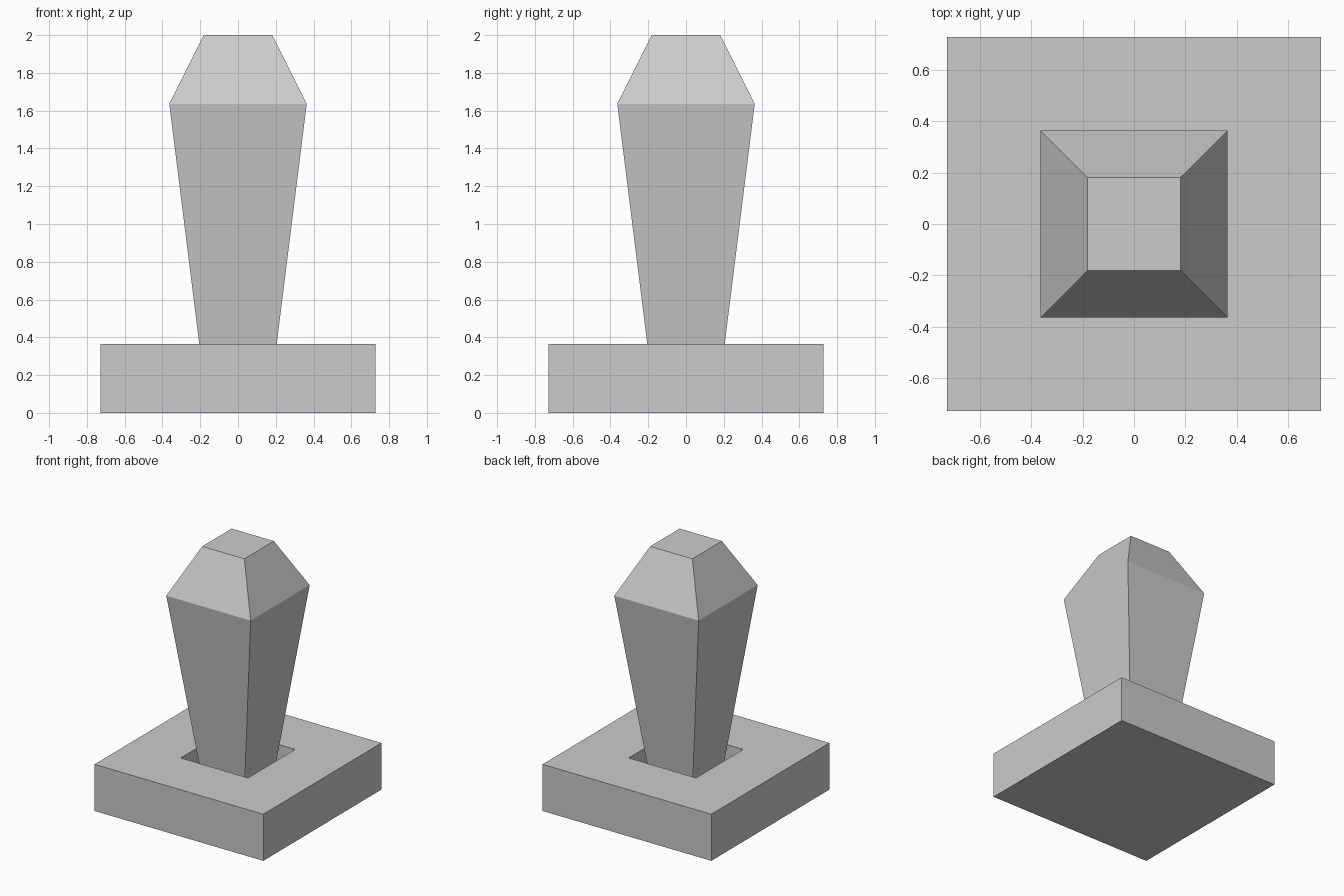
import bpy

if "Cube" in bpy.data.objects:
    bpy.data.objects.remove(bpy.data.objects["Cube"])

U = 2 / 11  # design module


def square_loft(name, rings):
    """Stack square rings (half width, height) into a closed solid."""
    verts, faces = [], []
    for h, z in rings:
        verts += [(-h, -h, z), (h, -h, z), (h, h, z), (-h, h, z)]
    for r in range(len(rings) - 1):
        for i in range(4):
            j = (i + 1) % 4
            a, b = 4 * r, 4 * r + 4
            faces.append((a + i, a + j, b + j, b + i))
    top = 4 * (len(rings) - 1)
    faces += [(3, 2, 1, 0), (top, top + 1, top + 2, top + 3)]
    mesh = bpy.data.meshes.new(name)
    mesh.from_pydata(verts, [], faces)
    mesh.update()
    obj = bpy.data.objects.new(name, mesh)
    bpy.context.collection.objects.link(obj)
    return obj


# Square plinth: outer wall, top rim, then down into the socket
square_loft("base", [(4 * U, 0), (4 * U, 2 * U), (1.6 * U, 2 * U), (1.6 * U, U)])

# Flaring post with chamfered head, standing on the socket floor
square_loft("post", [(U, U), (2 * U, 9 * U), (U, 11 * U)])
